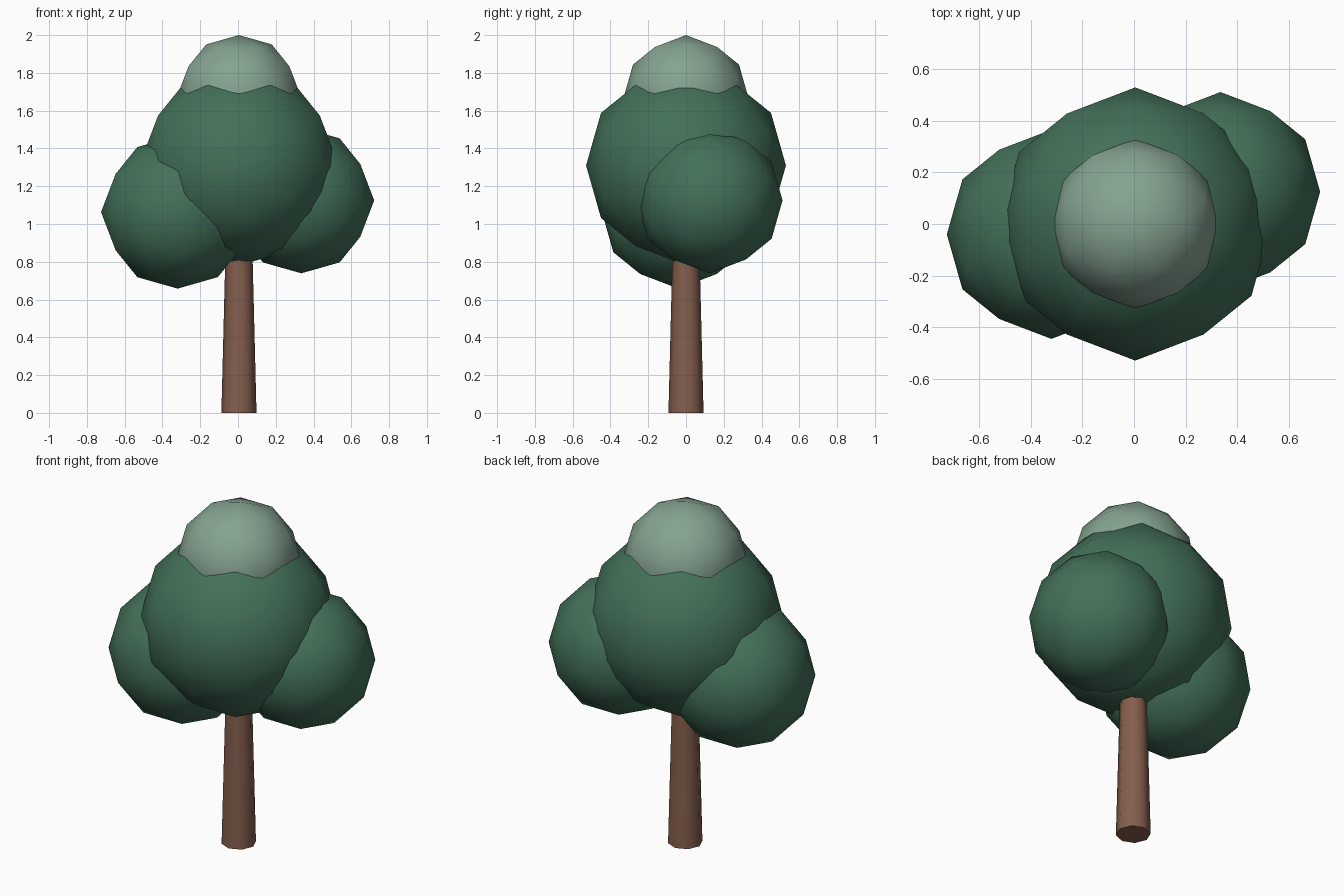
import bpy, bmesh, math
from itertools import product
from mathutils import Vector, Matrix

if "Cube" in bpy.data.objects:
    bpy.data.objects.remove(bpy.data.objects["Cube"])


def material(name, rgb):
    m = bpy.data.materials.new(name)
    m.diffuse_color = (*rgb, 1)
    m.use_nodes = True
    m.node_tree.nodes["Principled BSDF"].inputs["Base Color"].default_value = m.diffuse_color
    return m


LEAF = material("leaf_green", (0.056, 0.162, 0.098))
PALE = material("pale_green", (0.235, 0.366, 0.28))
BARK = material("bark", (0.235, 0.114, 0.076))


def finish(name, bm, location, mat, angle):
    bmesh.ops.recalc_face_normals(bm, faces=bm.faces)
    mesh = bpy.data.meshes.new(name)
    bm.to_mesh(mesh)
    bm.free()
    obj = bpy.data.objects.new(name, mesh)
    obj.location = location
    mesh.materials.append(mat)
    bpy.context.collection.objects.link(obj)
    bpy.ops.object.select_all(action='DESELECT')
    obj.select_set(True)
    bpy.context.view_layer.objects.active = obj
    bpy.ops.object.shade_smooth_by_angle(angle=math.radians(angle))
    return obj


def blob(name, radius, location, mat):
    """80-sided ball: once-divided icosahedron resting on an edge midpoint."""
    phi = (1 + math.sqrt(5)) / 2
    seeds = [(1, 0, phi), (1, 0, 0), (0.5, phi * phi / 2, phi / 2)]
    # third seed in the cyclic order matching the icosahedron corners
    seeds[2] = (0.5, phi / 2, (phi - 1) / 2)
    points = set()
    for seed in seeds:
        n = Vector(seed).normalized()
        for k in range(3):
            c = [n[(i - k) % 3] for i in range(3)]
            for s in product((1, -1), repeat=3):
                points.add(tuple(round(a * b, 6) + 0.0 for a, b in zip(c, s)))
    bm = bmesh.new()
    for p in sorted(points):
        bm.verts.new(Vector(p) * radius)
    bmesh.ops.convex_hull(bm, input=bm.verts)
    return finish(name, bm, location, mat, 60)


# Tapered eight-sided trunk, its top buried in the crown
bm = bmesh.new()
bmesh.ops.create_cone(bm, cap_ends=True, segments=8, radius1=0.093,
                      radius2=0.069, depth=0.95,
                      matrix=Matrix.Translation((0, 0, 0.475)))
finish("trunk", bm, (0.005, 0, 0), BARK, 60)

# Foliage
blob("main_crown", 0.529, (0.005, 0, 1.31), LEAF)
blob("left_foliage", 0.405, (-0.32, -0.04, 1.063), LEAF)
blob("right_foliage", 0.386, (0.335, 0.125, 1.125), LEAF)
blob("top_cap", 0.33, (0.005, 0, 1.67), PALE)
